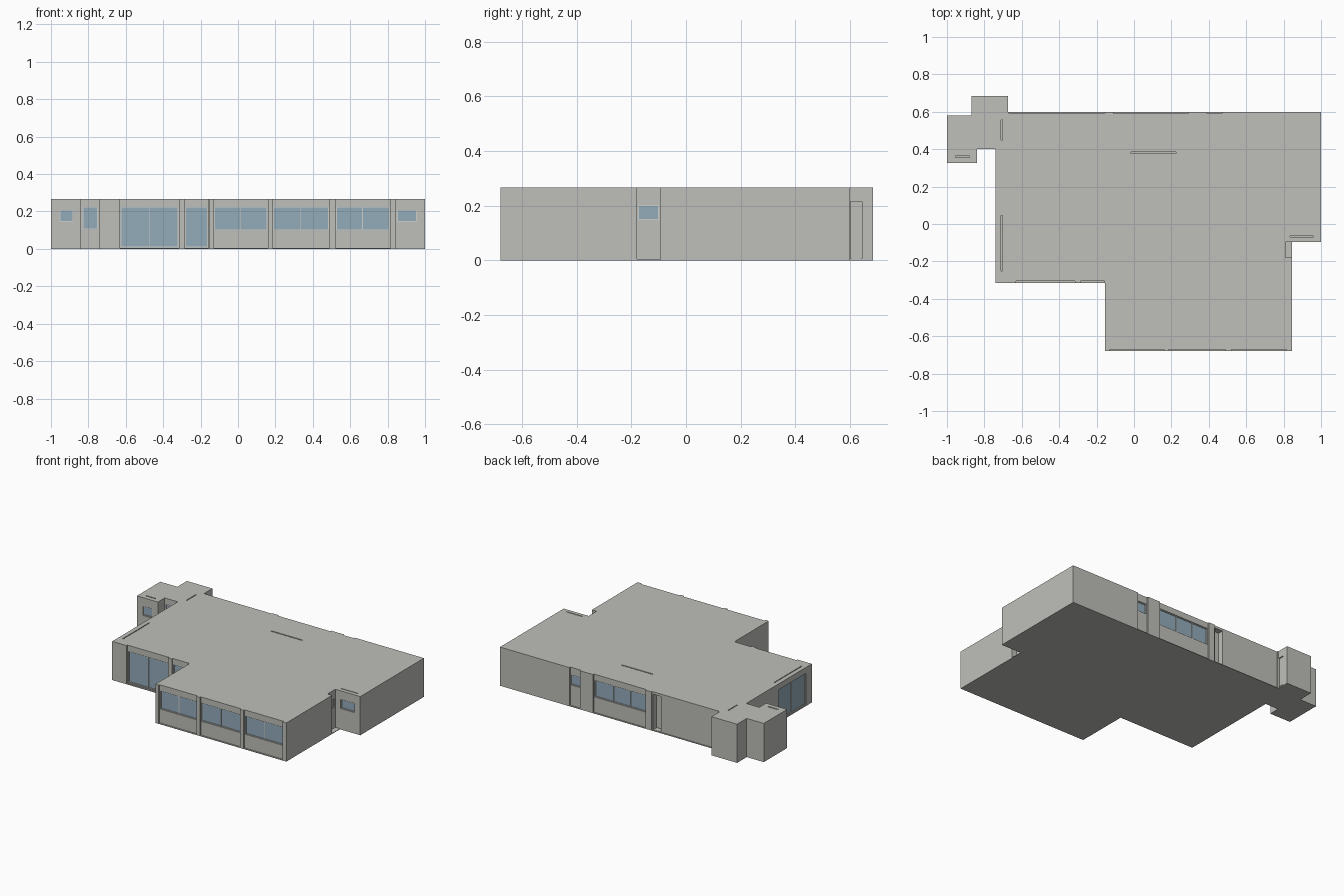
import bpy, bmesh

if "Cube" in bpy.data.objects:
    bpy.data.objects.remove(bpy.data.objects["Cube"])

H, BASE = 0.267, 0.004


def material(name, rgb):
    m = bpy.data.materials.new(name)
    m.diffuse_color = (*rgb, 1)
    m.use_nodes = True
    m.node_tree.nodes["Principled BSDF"].inputs["Base Color"].default_value = m.diffuse_color
    return m


WALL = material("pale grey wall", (0.52, 0.52, 0.49))
GLASS = material("blue grey glass", (0.295, 0.415, 0.50))
FRAME = material("light frame", (0.62, 0.62, 0.59))


def new_object(name, bm, mat):
    bmesh.ops.recalc_face_normals(bm, faces=bm.faces)
    me = bpy.data.meshes.new(name)
    bm.to_mesh(me)
    bm.free()
    me.materials.append(mat)
    ob = bpy.data.objects.new(name, me)
    bpy.context.collection.objects.link(ob)
    return ob


def add_box(bm, x0, x1, y0, y1, z0, z1):
    vs = bmesh.ops.create_cube(bm, size=1)["verts"]
    for v in vs:
        v.co = (x1 if v.co.x > 0 else x0, y1 if v.co.y > 0 else y0, z1 if v.co.z > 0 else z0)


def wall_box(bm, side, plane, a, b, inner, outer, z0, z1):
    """Box along a wall; inner and outer are depths measured inwards from the wall plane."""
    s = 1 if side[1] == "+" else -1
    d = sorted((plane - s * inner, plane - s * outer))
    a, b = min(a, b), max(a, b)
    if side[0] == "x":
        add_box(bm, d[0], d[1], a, b, z0, z1)
    else:
        add_box(bm, a, b, d[0], d[1], z0, z1)


def extrude_plan(name, plan, z0, z1):
    bm = bmesh.new()
    f = bm.faces.new([bm.verts.new((x, y, z0)) for x, y in plan])
    top = bmesh.ops.extrude_face_region(bm, geom=[f])["geom"]
    for v in top:
        if isinstance(v, bmesh.types.BMVert):
            v.co.z = z1
    return new_object(name, bm, WALL)


# Stepped floor plan
PLAN = [(-0.74, -0.315), (-0.155, -0.315), (-0.155, -0.68), (0.845, -0.68),
        (0.845, -0.095), (1, -0.095), (1, 0.6), (-0.675, 0.6), (-0.675, 0.685),
        (-0.87, 0.685), (-0.87, 0.58), (-1, 0.58), (-1, 0.325), (-0.84, 0.325),
        (-0.84, 0.4), (-0.74, 0.4)]
extrude_plan("floor_slab", PLAN, 0, BASE)
body = extrude_plan("building_body", PLAN, BASE, H)

# Windows: side, wall plane, span, panel recess, glass bottom, glass top, mullions
WINDOWS = [
    ("y-", -0.68, -0.13, 0.16, 0.010, 0.10, 0.225, [0.015]),
    ("y-", -0.68, 0.185, 0.49, 0.010, 0.10, 0.225, [0.335]),
    ("y-", -0.68, 0.52, 0.815, 0.010, 0.10, 0.225, [0.665]),
    ("y-", -0.315, -0.63, -0.315, 0.010, 0.01, 0.225, [-0.475]),
    ("y-", -0.315, -0.285, -0.158, 0.010, 0.01, 0.225, []),
    ("y-", 0.4, -0.835, -0.745, 0, 0.105, 0.225, []),
    ("y-", 0.325, -0.958, -0.878, 0, 0.145, 0.208, []),
    ("y-", -0.095, 0.847, 0.96, 0, 0.145, 0.208, []),
    ("x+", 0.845, -0.18, -0.095, 0.035, 0.148, 0.203, []),
    ("x-", -0.74, -0.255, 0.045, 0, 0.01, 0.225, [-0.105]),
    ("y+", 0.6, -0.11, 0.29, 0.010, 0.11, 0.225, [0.015, 0.145]),
    ("y+", 0.6, 0.39, 0.47, 0.010, 0.145, 0.215, []),
]
panels, openings = bmesh.new(), bmesh.new()
glass, frames = bmesh.new(), bmesh.new()
REVEAL, RIM = 0.012, 0.004
for side, p, a, b, rec, z0, z1, splits in WINDOWS:
    if rec:
        wall_box(panels, side, p, a, b, rec, -0.02, -0.02, H + 0.02)
    a, b = a + 0.004, b - 0.004
    deep = rec + REVEAL
    wall_box(openings, side, p, a, b, deep, -0.03, z0, z1)
    wall_box(glass, side, p, a, b, deep + 0.002, deep - 0.003, z0, z1)
    # rim and mullions
    for c in (a + RIM / 2, b - RIM / 2, *splits):
        wall_box(frames, side, p, c - RIM / 2, c + RIM / 2, deep, deep - 0.007, z0, z1)
    for z in (z0, z1 - RIM):
        wall_box(frames, side, p, a, b, deep, deep - 0.007, z, z + RIM)

# Recessed rear wall, rear doorway and side door
wall_box(panels, "y+", 0.6, -0.67, -0.155, 0.007, -0.02, -0.02, H + 0.02)
wall_box(openings, "y+", 0.6, -0.225, -0.165, 0.045, -0.02, 0.006, 0.25)
wall_box(openings, "x+", -0.675, 0.602, 0.645, 0.008, -0.02, 0.006, 0.215)

# Narrow roof slots
SLOTS = [(-0.71, -0.704, -0.25, 0.045), (-0.71, -0.704, 0.45, 0.555), (-0.015, 0.225, 0.377, 0.385),
         (-0.955, -0.88, 0.355, 0.363), (0.835, 0.96, -0.069, -0.063)]
for s in SLOTS:
    add_box(openings, *s, H - 0.015, H + 0.02)

for bm in (panels, openings):
    cutter = new_object("opening_cutter", bm, WALL)
    cutter.hide_render = True
    mod = body.modifiers.new("cut", "BOOLEAN")
    mod.operation, mod.solver, mod.object = "DIFFERENCE", "EXACT", cutter
    mod.use_self = True
    bpy.context.view_layer.objects.active = body
    bpy.ops.object.modifier_apply(modifier=mod.name)
    bpy.data.objects.remove(cutter)

new_object("window_glass", glass, GLASS)
new_object("window_frames", frames, FRAME)

# Side door leaf with a lower panel
door = bmesh.new()
wall_box(door, "x+", -0.675, 0.606, 0.641, 0.009, 0.005, 0.006, 0.211)
wall_box(door, "x+", -0.675, 0.61, 0.637, 0.006, 0.003, 0.012, 0.09)
new_object("side_door", door, WALL)
